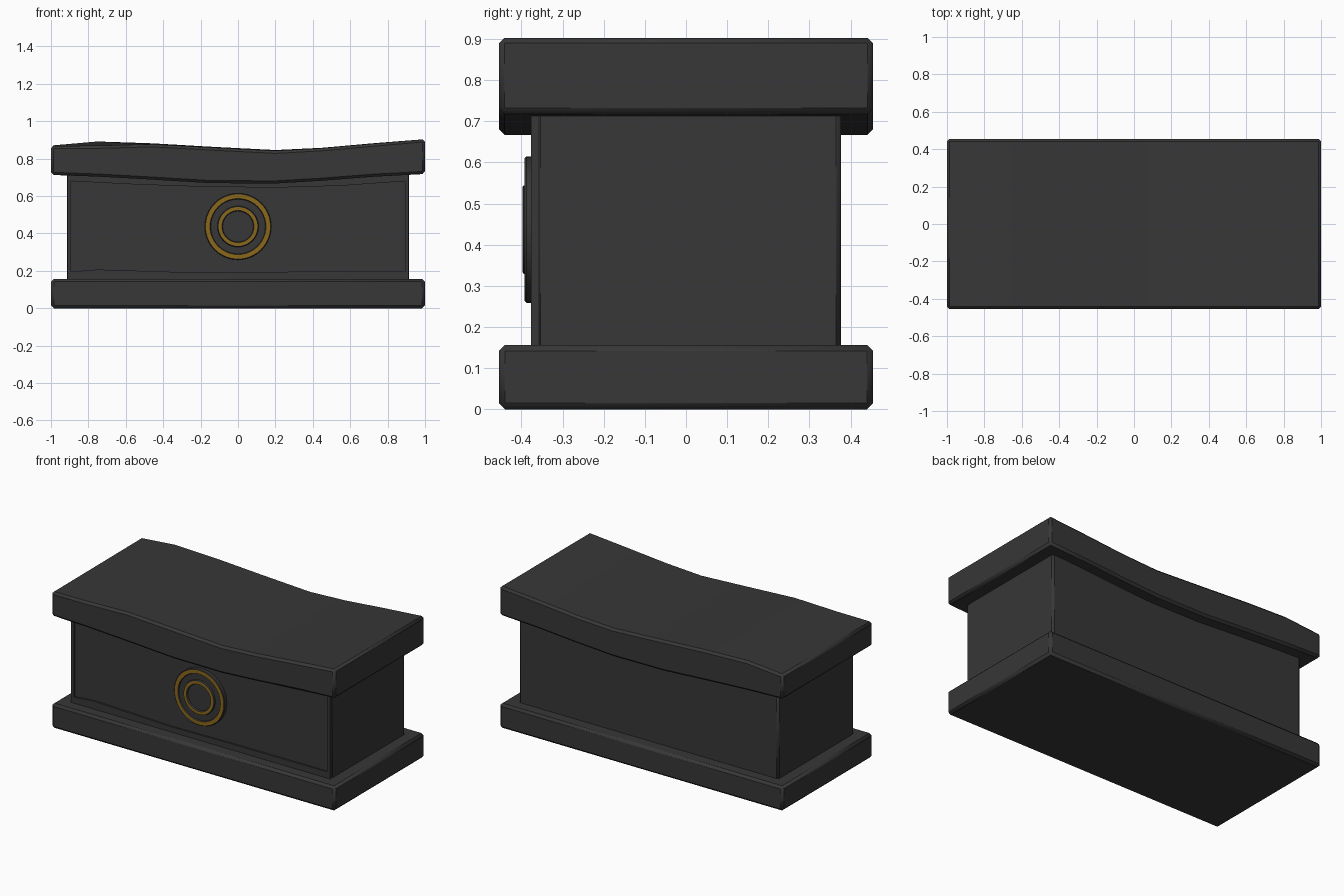
import bpy, bmesh, math

if "Cube" in bpy.data.objects:
    bpy.data.objects.remove(bpy.data.objects["Cube"])

def material(name, rgb):
    m = bpy.data.materials.new(name)
    m.diffuse_color = (*rgb, 1)
    m.use_nodes = True
    m.node_tree.nodes["Principled BSDF"].inputs["Base Color"].default_value = m.diffuse_color
    return m

DARK = material("charcoal", (0.038, 0.038, 0.038))
GOLD = material("dull gold", (0.26, 0.14, 0.012))

def finish(name, bm, mats, bevel=0):
    bmesh.ops.recalc_face_normals(bm, faces=bm.faces)
    me = bpy.data.meshes.new(name)
    bm.to_mesh(me)
    bm.free()
    ob = bpy.data.objects.new(name, me)
    bpy.context.collection.objects.link(ob)
    for m in mats:
        me.materials.append(m)
    if bevel:
        b = ob.modifiers.new("bevel", 'BEVEL')
        b.width, b.segments = bevel, 1
        b.limit_method, b.angle_limit = 'ANGLE', math.radians(40)
    bpy.ops.object.select_all(action='DESELECT')
    ob.select_set(True)
    bpy.context.view_layer.objects.active = ob
    bpy.ops.object.shade_smooth_by_angle(angle=math.radians(30))
    return ob

# Sweep a rectangle along x; each station is (x, bottom z, front top z, back top z)
def loft(name, stations, y0, y1, bevel=0):
    bm = bmesh.new()
    rings = [[bm.verts.new(p) for p in ((x, y0, zb), (x, y1, zb), (x, y1, zk), (x, y0, zf))]
             for x, zb, zf, zk in stations]
    for a, b in zip(rings, rings[1:]):
        for i in range(4):
            j = (i + 1) % 4
            bm.faces.new((a[i], a[j], b[j], b[i]))
    bm.faces.new(rings[0])
    bm.faces.new(rings[-1])
    return finish(name, bm, [DARK], bevel)

def box(name, x0, x1, y0, y1, z0, z1, bevel=0):
    return loft(name, [(x0, z0, z1, z1), (x1, z0, z1, z1)], y0, y1, bevel)

# Turn a (radius, y) profile about the medallion axis; gold on faces inside the bands
def lathe(name, profile, gold_steps, n=40, cz=0.437):
    bm = bmesh.new()
    rings = [[bm.verts.new((r * math.cos(t), y, cz + r * math.sin(t)))
              for t in (2 * math.pi * k / n for k in range(n))] for r, y in profile]
    for s in range(len(rings) - 1):
        a, b = rings[s], rings[s + 1]
        for i in range(n):
            j = (i + 1) % n
            f = bm.faces.new((a[i], a[j], b[j], b[i]))
            f.material_index = int(s in gold_steps)
    bm.faces.new(rings[-1])
    bm.faces.new(rings[0])
    return finish(name, bm, [DARK, GOLD])

# Base slab and chest body
box("base_slab", -1, 1, -0.455, 0.455, 0, 0.157, 0.015)
box("chest_body", -0.915, 0.915, -0.366, 0.377, 0.14, 0.73, 0.012)

# Raised border round the front panel, with wavy rails
for side in (-1, 1):
    xs = sorted((side * 0.892, side * 0.912))
    box("panel_post", xs[0], xs[1], -0.377, -0.35, 0.14, 0.73)
loft("panel_top_rail", [(x, z, 0.73, 0.73) for x, z in
     ((-0.9, 0.68), (-0.55, 0.662), (-0.2, 0.65), (0.2, 0.645), (0.55, 0.655), (0.9, 0.68))],
     -0.377, -0.35)
loft("panel_bottom_rail", [(x, 0.14, z, z) for x, z in
     ((-0.9, 0.195), (-0.75, 0.207), (-0.2, 0.19), (0.2, 0.195), (0.9, 0.197))],
     -0.377, -0.35)

# Warped lid
loft("warped_lid", [
    (-1.0, 0.713, 0.868, 0.870), (-0.75, 0.704, 0.869, 0.892), (-0.46, 0.688, 0.877, 0.882),
    (-0.15, 0.669, 0.860, 0.864), (0.2, 0.667, 0.842, 0.846), (0.45, 0.682, 0.856, 0.858),
    (0.72, 0.703, 0.880, 0.882), (1.0, 0.718, 0.904, 0.904)], -0.455, 0.455, 0.014)

# Round front medallion with two gold rings
lathe("medallion", [
    (0.178, -0.355), (0.178, -0.388), (0.174, -0.392), (0.150, -0.392), (0.146, -0.385),
    (0.110, -0.385), (0.107, -0.395), (0.104, -0.397), (0.086, -0.397), (0.082, -0.386)],
    {2, 7})
